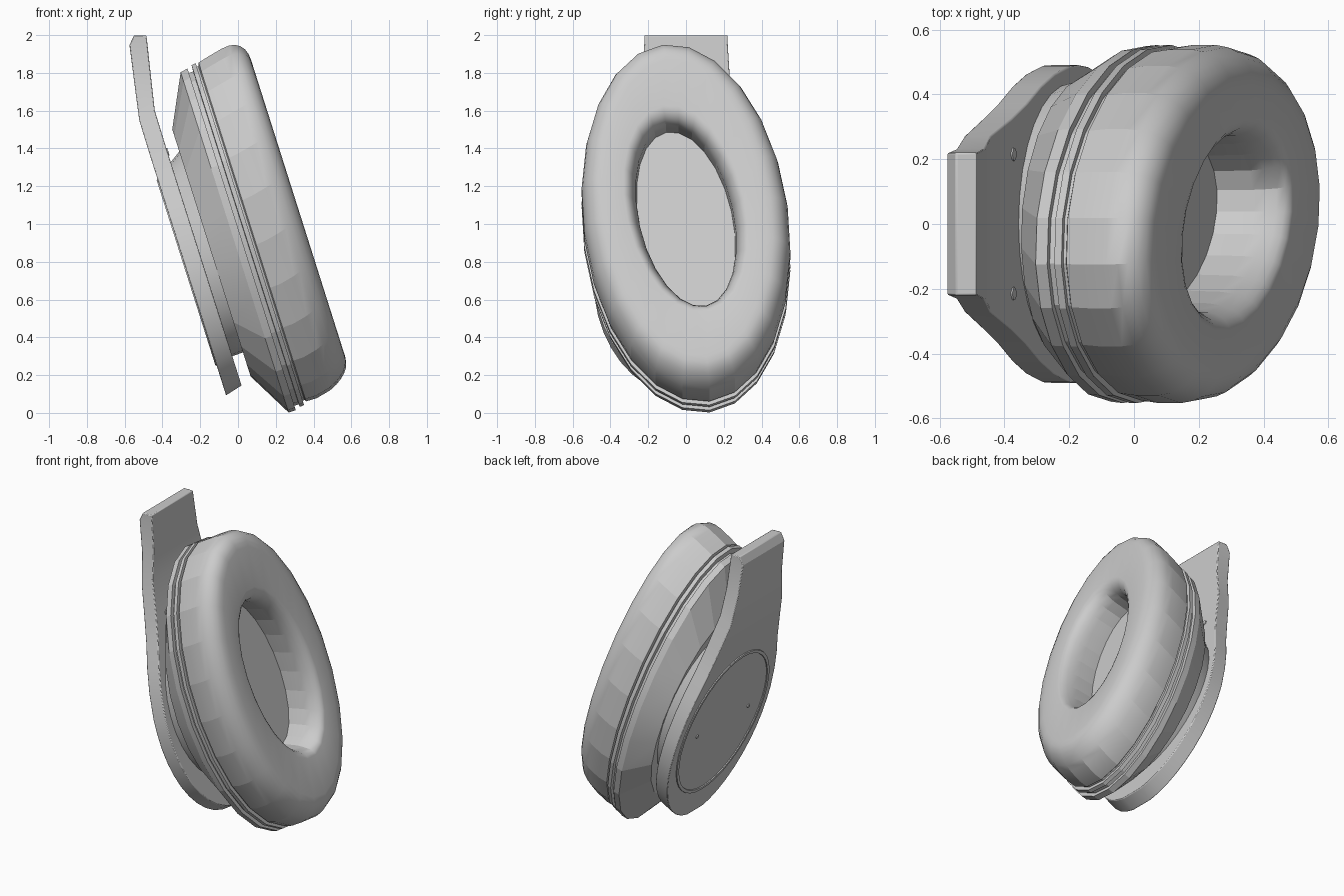
import bpy, bmesh
from math import sin, cos, pi, radians

if "Cube" in bpy.data.objects:
    bpy.data.objects.remove(bpy.data.objects["Cube"])

# Local frame: x = depth (towards the cushion face), y = width, z = height; then leaned back
LEAN = radians(-17.6)


def finish(name, bm, angle=14, bevel=0):
    bmesh.ops.recalc_face_normals(bm, faces=bm.faces)
    mesh = bpy.data.meshes.new(name)
    bm.to_mesh(mesh)
    bm.free()
    ob = bpy.data.objects.new(name, mesh)
    bpy.context.collection.objects.link(ob)
    ob.rotation_euler = (0, LEAN, 0)
    bpy.ops.object.select_all(action='DESELECT')
    ob.select_set(True)
    bpy.context.view_layer.objects.active = ob
    bpy.ops.object.shade_smooth_by_angle(angle=radians(angle))
    if bevel:
        mod = ob.modifiers.new("edge_bevel", 'BEVEL')
        mod.width = bevel
        mod.segments = 2
        mod.limit_method = 'ANGLE'
        mod.angle_limit = radians(50)
    return ob


def loft(name, sections, sides=24, closed=False, angle=14, facets=False):
    """Skin ellipses given as (depth, half height, half width, twist deg, centre height)."""
    bm = bmesh.new()
    rings = []
    for d, A, B, tw, c in sections:
        t = radians(tw)
        ring = []
        for i in range(sides):
            p = 2 * pi * i / sides
            major, minor = A * cos(p), B * sin(p)
            ring.append(bm.verts.new((d, -major * sin(t) + minor * cos(t),
                                      c + major * cos(t) + minor * sin(t))))
        rings.append(ring)
    pairs = list(zip(rings, rings[1:]))
    if closed:
        pairs.append((rings[-1], rings[0]))
    else:
        bm.faces.new(rings[0])
        bm.faces.new(rings[-1])
    for r, s in pairs:
        for i in range(sides):
            j = (i + 1) % sides
            bm.faces.new((r[i], r[j], s[j], s[i]))
            # flat columns around the side walls, smooth over the rounded lips
            if facets and abs(r[i].co.x - s[i].co.x) > 0.04:
                bm.edges.get((r[i], s[i])).smooth = False
                if i == sides - 1:
                    continue
    return finish(name, bm, angle)


def outer(d, inset, c=0.87):
    return (d, 0.957 - inset, 0.543 - inset, 7.5, c)


def inner(d, grow, c=0.937):
    return (d, 0.502 + grow, 0.246 + grow * 0.85, 12, c)


# Ear cushion: rounded ring with a shallow recessed floor
loft("ear_cushion", [
    outer(0.352, 0.03, 0.885), outer(0.362, 0.008, 0.89), outer(0.42, 0.0, 0.897),
    outer(0.50, 0.0, 0.915), outer(0.54, 0.007, 0.926), outer(0.572, 0.02, 0.934),
    outer(0.598, 0.04, 0.938), outer(0.617, 0.065, 0.939), outer(0.627, 0.092, 0.939),
    outer(0.631, 0.125, 0.939),
    inner(0.631, 0.082, 0.934), inner(0.626, 0.062, 0.93), inner(0.612, 0.042, 0.926),
    inner(0.59, 0.026, 0.922), inner(0.56, 0.014, 0.922), inner(0.52, 0.005, 0.926),
    inner(0.41, 0.0)], angle=25, facets=True)

# Cup shell tapering to the back, with stepped rim and seam grooves
loft("cup_shell", [
    (0.122, 0.69, 0.46, 6, 0.85), outer(0.256, 0.004, 0.866), outer(0.296, 0.0),
    outer(0.296, 0.025), outer(0.325, 0.025)], angle=10)
loft("cushion_mount_ring", [
    outer(0.32, 0.025, 0.875), outer(0.322, 0.0, 0.88), outer(0.346, 0.0, 0.883),
    outer(0.346, 0.022, 0.885), outer(0.358, 0.022, 0.885)], angle=10)

# Pivot disc between shell and arm
loft("pivot_disc", [(0.05, 0.535, 0.43, 0, 0.832), (0.065, 0.54, 0.435, 0, 0.835),
                    (0.13, 0.56, 0.45, 0, 0.858)], 32)

# Arm: rounded paddle narrowing to a bent strap; (half width, back depth/height, front depth/height)
stations = []
for k in range(1, 11):
    p = pi / 2 * k / 10
    b = 0.75 - 0.65 * cos(p)
    stations.append((0.49 * sin(p), -0.032, b, 0.062, b + 0.025 * cos(p)))
stations += [(w, -0.032, b, 0.062, b) for w, b in
             ((0.488, 0.84), (0.463, 1.0), (0.425, 1.14), (0.37, 1.29), (0.325, 1.44))]
stations += [(0.272, -0.03, 1.634, 0.064, 1.66), (0.232, 0.003, 1.82, 0.098, 1.83),
             (0.22, 0.041, 2.03, 0.136, 2.02), (0.22, 0.08, 2.072, 0.142, 2.052)]
bm = bmesh.new()
loops = [[bm.verts.new(v) for v in ((a0, -w, b0), (a0, w, b0), (a1, w, b1), (a1, -w, b1))]
         for w, a0, b0, a1, b1 in stations]
for r, s in zip(loops, loops[1:]):
    for i in range(4):
        j = (i + 1) % 4
        bm.faces.new((r[i], r[j], s[j], s[i]))
bm.faces.new(loops[0])
bm.faces.new(loops[-1])
finish("yoke_arm", bm, 20, 0.005)

# Thin trim ring on the outside of the arm
loft("trim_ring", [(-0.02, 0.52, 0.44, 0, 0.79), (-0.038, 0.515, 0.435, 0, 0.79),
                   (-0.038, 0.495, 0.415, 0, 0.79), (-0.02, 0.49, 0.41, 0, 0.79)],
     40, closed=True)

# Small screws on the inside (upper pair) and outside of the arm
for side, label in ((-1, "left"), (1, "right")):
    for depth, width, height, where, rad in ((0.062, 0.215, 1.43, "inner", 0.02),
                                             (-0.033, 0.27, 0.79, "outer", 0.012)):
        bm = bmesh.new()
        bmesh.ops.create_cone(bm, cap_ends=True, segments=12, radius1=rad, radius2=rad, depth=0.01)
        for v in bm.verts:
            x, y, z = v.co
            v.co = (depth + z, side * width + x, height + y)
        finish(f"{where}_screw_{label}", bm, 30)
